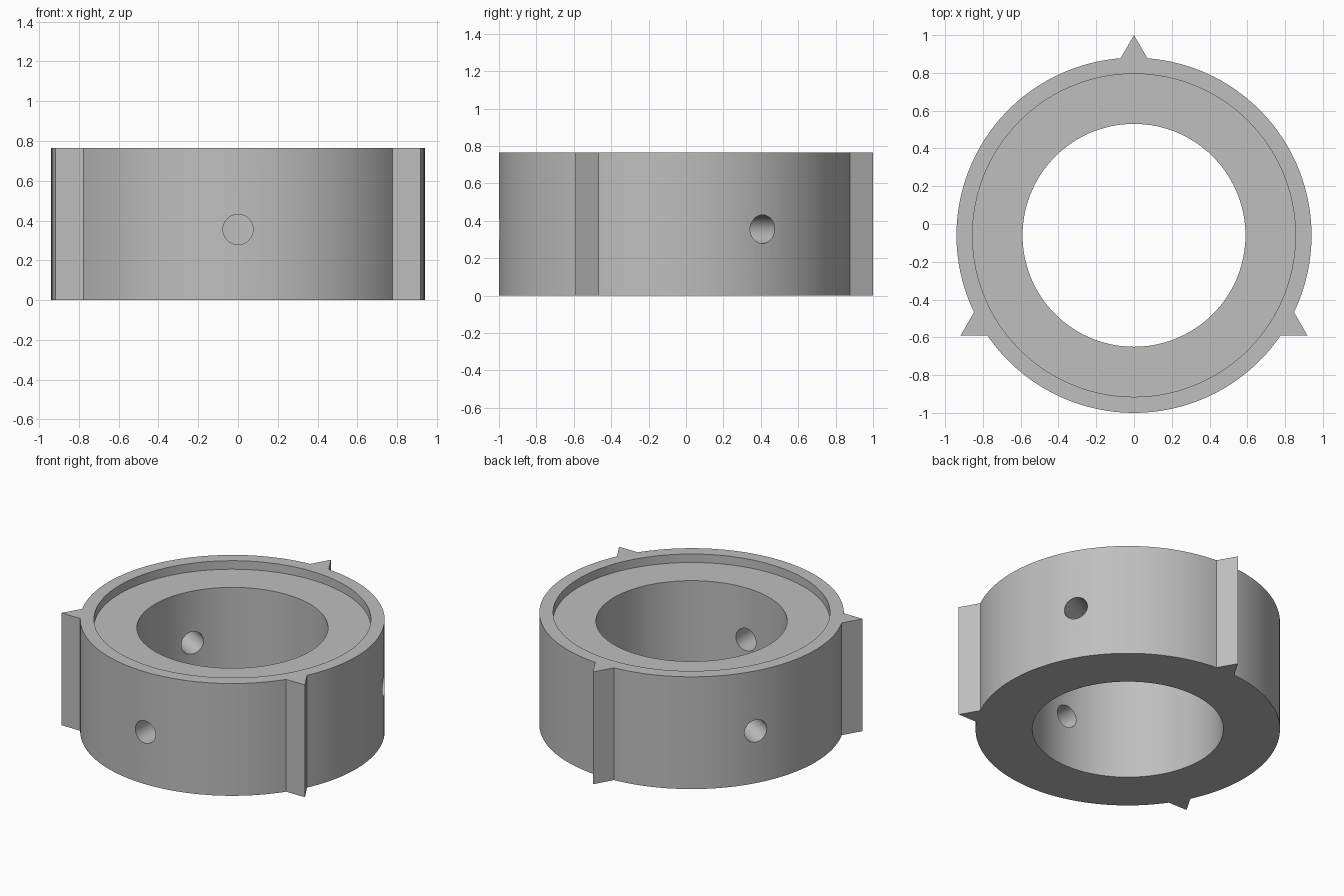
import bpy
import bmesh
from math import radians, tan
from mathutils import Matrix, Vector

cube = bpy.data.objects.get("Cube")
if cube:
    bpy.data.objects.remove(cube, do_unlink=True)

HEIGHT = 0.765
OUTER, RECESS, BORE = 0.94, 0.855, 0.59
FLOOR = HEIGHT - 0.058
CENTRE = Vector((0, -0.06, 0))
TIP = 1.06
HOLE_R, HOLE_Z = 0.076, 0.355
SEGMENTS = 120

grey = bpy.data.materials.new("plain_grey")
grey.use_nodes = True
colour = (0.52, 0.52, 0.52, 1)
grey.diffuse_color = colour
grey.node_tree.nodes["Principled BSDF"].inputs["Base Color"].default_value = colour


def make_object(name, bm):
    bmesh.ops.recalc_face_normals(bm, faces=bm.faces)
    mesh = bpy.data.meshes.new(name)
    bm.to_mesh(mesh)
    bm.free()
    mesh.materials.append(grey)
    obj = bpy.data.objects.new(name, mesh)
    bpy.context.collection.objects.link(obj)
    obj.location = CENTRE
    return obj


def combine(target, tool, operation):
    """Apply a boolean and discard the tool object."""
    bpy.context.view_layer.objects.active = target
    mod = target.modifiers.new(operation, 'BOOLEAN')
    mod.operation = operation
    mod.solver = 'EXACT'
    mod.object = tool
    bpy.ops.object.modifier_apply(modifier=mod.name)
    bpy.data.objects.remove(tool, do_unlink=True)


# Ring body: revolved profile with a stepped recess in the top
bm = bmesh.new()
profile = [(BORE, 0), (OUTER, 0), (OUTER, HEIGHT),
           (RECESS, HEIGHT), (RECESS, FLOOR), (BORE, FLOOR)]
verts = [bm.verts.new((r, 0, z)) for r, z in profile]
edges = [bm.edges.new((verts[i - 1], v)) for i, v in enumerate(verts)]
bmesh.ops.spin(bm, geom=verts + edges, axis=(0, 0, 1), cent=(0, 0, 0),
               angle=radians(360), steps=SEGMENTS)
bmesh.ops.remove_doubles(bm, verts=bm.verts, dist=0.0001)
ring = make_object("ring_body", bm)

# Three pointed full-height ribs
for angle in (0, 120, 240):
    bm = bmesh.new()
    root = 0.9
    half = (TIP - root) * tan(radians(30))
    face = bm.faces.new([bm.verts.new(p) for p in
                         ((-half, root, 0), (half, root, 0), (0, TIP, 0))])
    top = bmesh.ops.extrude_face_region(bm, geom=[face])["geom"]
    bmesh.ops.translate(bm, vec=(0, 0, HEIGHT),
                        verts=[g for g in top if isinstance(g, bmesh.types.BMVert)])
    bm.transform(Matrix.Rotation(radians(angle), 4, 'Z'))
    combine(ring, make_object("pointed_rib", bm), 'UNION')

# Three radial screw holes midway between the ribs
for angle in (60, 180, 300):
    bm = bmesh.new()
    place = (Matrix.Rotation(radians(angle), 4, 'Z')
             @ Matrix.Translation((0, (OUTER + BORE) / 2, HOLE_Z))
             @ Matrix.Rotation(radians(90), 4, 'X'))
    bmesh.ops.create_cone(bm, cap_ends=True, segments=40, radius1=HOLE_R,
                          radius2=HOLE_R, depth=0.6, matrix=place)
    cutter = make_object("hole_cutter", bm)
    cutter.hide_render = True
    combine(ring, cutter, 'DIFFERENCE')

# Smooth round walls, sharp corners
bpy.ops.object.select_all(action='DESELECT')
ring.select_set(True)
bpy.context.view_layer.objects.active = ring
bpy.ops.object.shade_smooth_by_angle(angle=radians(25))
